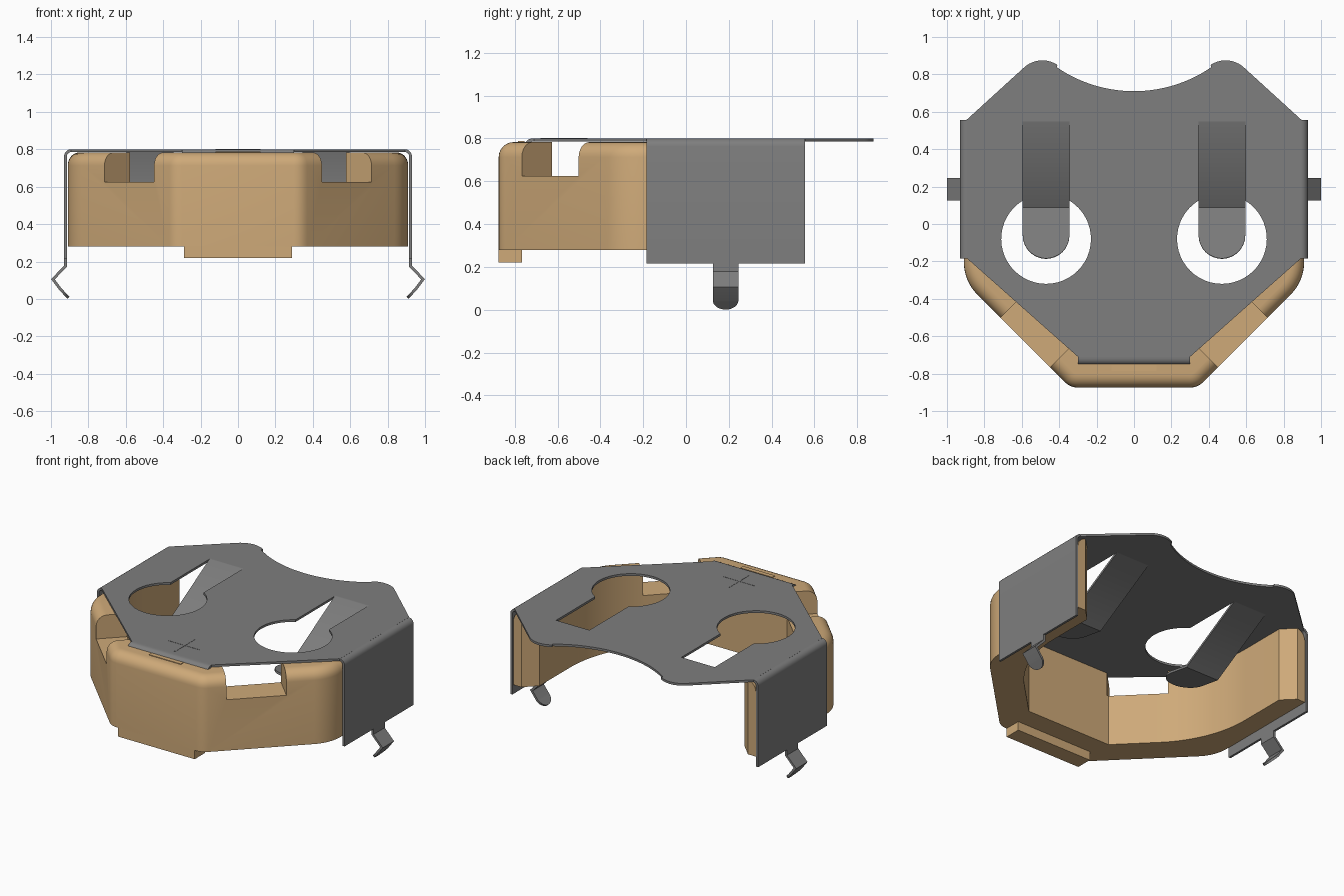
import bpy, bmesh, math
from mathutils import Vector

cube = bpy.data.objects.get("Cube")
if cube:
    bpy.data.objects.remove(cube, do_unlink=True)


def material(name, rgb, rough):
    m = bpy.data.materials.new(name)
    m.use_nodes = True
    m.diffuse_color = (*rgb, 1)
    b = m.node_tree.nodes["Principled BSDF"]
    b.inputs["Base Color"].default_value = (*rgb, 1)
    b.inputs["Roughness"].default_value = rough
    return m


METAL = material("grey metal", (0.21, 0.21, 0.21), 0.5)
TAN = material("tan plastic", (0.62, 0.40, 0.19), 0.6)
T = 0.015          # sheet thickness
TOP = 0.8 - T / 2  # mid-plane of the top sheet


def add(name, mesh, mat):
    ob = bpy.data.objects.new(name, mesh)
    bpy.context.collection.objects.link(ob)
    mesh.materials.clear()
    mesh.materials.append(mat)
    return ob


def smooth(ob, angle=30):
    bpy.ops.object.select_all(action='DESELECT')
    ob.select_set(True)
    bpy.context.view_layer.objects.active = ob
    bpy.ops.object.shade_smooth_by_angle(angle=math.radians(angle))


def finish(name, bm, mat):
    bmesh.ops.recalc_face_normals(bm, faces=bm.faces)
    mesh = bpy.data.meshes.new(name)
    bm.to_mesh(mesh)
    bm.free()
    return add(name, mesh, mat)


def arc(cx, cy, r, a0, a1, n):
    return [(cx + r * math.cos(math.radians(a0 + (a1 - a0) * i / n)),
             cy + r * math.sin(math.radians(a0 + (a1 - a0) * i / n))) for i in range(n + 1)]


def box(name, x, y, z, mat, rot=0.0):
    """Box from centre/size pairs, turned about its own vertical axis."""
    bm = bmesh.new()
    bmesh.ops.create_cube(bm, size=1)
    bmesh.ops.scale(bm, vec=(x[1], y[1], z[1]), verts=bm.verts)
    ob = finish(name, bm, mat)
    ob.location = (x[0], y[0], z[0])
    ob.rotation_euler.z = rot
    return ob


def ribbon(name, stations, place):
    """Bent sheet strip: stations are (u, z, half width), place maps (u, w, z) to xyz."""
    bm = bmesh.new()
    pts = [Vector(s[:2]) for s in stations]
    rings = []
    for i, (u, z, hw) in enumerate(stations):
        d0 = (pts[i] - pts[max(i - 1, 0)]).normalized()
        d1 = (pts[min(i + 1, len(pts) - 1)] - pts[i]).normalized()
        d = (d0 + d1).normalized()
        k = T / 2 / max(d.dot(d1 if d1.length else d0), 0.5)
        n = Vector((-d.y, d.x)) * k
        rings.append([bm.verts.new(place(u + s * n.x, w * hw, z + s * n.y))
                      for s, w in ((1, 1), (1, -1), (-1, -1), (-1, 1))])
    for a, b in zip(rings, rings[1:]):
        for j in range(4):
            bm.faces.new((a[j], a[(j + 1) % 4], b[(j + 1) % 4], b[j]))
    bm.faces.new(rings[0])
    bm.faces.new(rings[-1])
    ob = finish(name, bm, METAL)
    smooth(ob)
    return ob


def round_end(start, end, hw, n=8):
    """Stations of a half-round tip running from start to end."""
    out = []
    for i in range(n + 1):
        a = math.pi / 2 * i / n
        f = math.sin(a)
        out.append((start[0] + (end[0] - start[0]) * f,
                    start[1] + (end[1] - start[1]) * f, max(hw * math.cos(a), 0.004)))
    return out


# Plastic housing: U-shaped wall with an eight-sided front and a round cell pocket
outer = (arc(0.299, -0.775, 0.1, -90, -45, 4) + arc(0.66, -0.2015, 0.25, -45, 0, 8)
         + [(0.91, 0.55)])
inner = [(0.85, 0.55), (0.77, 0.47)] + arc(0, 0.145, 0.77, 0, -45, 12) + [(0.319, -0.625)]
half = outer + inner
ring = half + [(-x, y) for x, y in reversed(half)]
bm = bmesh.new()
low = [bm.verts.new((x, y, 0.28)) for x, y in ring]
high = [bm.verts.new((x, y, 0.783)) for x, y in ring]
bm.faces.new(low)
bm.faces.new(high)
for i in range(len(ring)):
    j = (i + 1) % len(ring)
    bm.faces.new((low[i], low[j], high[j], high[i]))
rim = set(high[:len(outer)] + high[-len(outer):])
bmesh.ops.recalc_face_normals(bm, faces=bm.faces)
edges = [e for e in bm.edges if all(v in rim for v in e.verts)]
bmesh.ops.bevel(bm, geom=edges, offset=0.07, segments=6, profile=0.5, affect='EDGES')
housing = finish("housing", bm, TAN)

# Windows cut through the diagonal walls
for s in (-1, 1):
    cutter = box("window_cutter", (s * 0.5825, 0.375), (-0.635, 0.8), (0.825, 0.4),
                 TAN, s * math.pi / 4)
    mod = housing.modifiers.new("window", 'BOOLEAN')
    mod.operation = 'DIFFERENCE'
    mod.object = cutter
    bpy.context.view_layer.objects.active = housing
    bpy.ops.object.modifier_apply(modifier=mod.name)
    bpy.data.objects.remove(cutter, do_unlink=True)
smooth(housing)

box("front_foot", (0, 0.575), (-0.82, 0.11), (0.255, 0.07), TAN)
box("lip_stop", (0, 0.24), (-0.77, 0.03), (0.783, 0.008), TAN)

# Top sheet: outline with two lobes, a scooped back and two keyholes
side = ([(0.30, -0.71), (0.895, -0.182), (0.895, 0.557)]
        + arc(0.49, 0.73, 0.145, 45, 124, 10)
        + arc(0, 1.44, 0.73, -55.5, -90, 14))
outline = side + [(-x, y) for x, y in reversed(side[:-1])]
keyhole = arc(0.47, -0.08, 0.24, 121.4, 418.6, 40) + [(0.595, 0.55), (0.345, 0.55)]
curve = bpy.data.curves.new("top_sheet_outline", 'CURVE')
curve.dimensions = '2D'
curve.fill_mode = 'BOTH'
curve.extrude = T / 2
for loop in (outline, keyhole, [(-x, y) for x, y in keyhole]):
    sp = curve.splines.new('POLY')
    sp.points.add(len(loop) - 1)
    for p, (x, y) in zip(sp.points, loop):
        p.co = (x, y, 0, 1)
    sp.use_cyclic_u = True
tmp = bpy.data.objects.new("outline_helper", curve)
bpy.context.collection.objects.link(tmp)
deps = bpy.context.evaluated_depsgraph_get()
sheet = bpy.data.meshes.new_from_object(tmp.evaluated_get(deps))
bpy.data.objects.remove(tmp, do_unlink=True)
bm = bmesh.new()
bm.from_mesh(sheet)
bpy.data.meshes.remove(sheet)
bmesh.ops.remove_doubles(bm, verts=bm.verts, dist=0.0001)
top = finish("top_sheet", bm, METAL)
top.location.z = TOP
smooth(top)

# Bent front lip
bend = [(u, z, 0.30) for u, z in arc(0.7175, TOP - 0.03, 0.03, 90, 0, 5)]
ribbon("front_lip", [(0.70, TOP, 0.30)] + bend + [(0.7475, 0.75, 0.30)],
       lambda u, w, z: (w, -u, z))

# Side flanges, solder lugs and spring tongues
for s, tag in ((1, "left"), (-1, "right")):
    bend = [(u, z, 0.37) for u, z in arc(0.8925, TOP - 0.03, 0.03, 90, 0, 5)]
    ribbon(tag + "_flange", [(0.885, TOP, 0.37)] + bend + [(0.9225, 0.215, 0.37)],
           lambda u, w, z: (s * u, 0.185 + w, z))
    ribbon(tag + "_lug",
           [(0.9225, 0.23, 0.06), (0.9225, 0.175, 0.06), (0.9895, 0.105, 0.06)]
           + round_end((0.948, 0.05), (0.906, 0.006), 0.06),
           lambda u, w, z: (s * u, 0.185 + w, z))
    ribbon(tag + "_spring_tongue",
           [(-0.555, TOP, 0.125), (-0.545, TOP, 0.125), (-0.09, 0.53, 0.125)]
           + round_end((0.06, 0.555), (0.185, 0.575), 0.125),
           lambda u, w, z: (s * 0.47 + w, -u, z))

# Thin crossed polarity mark on the top sheet
box("mark_across", (0, 0.24), (-0.57, 0.01), (0.8, 0.003), METAL)
box("mark_along", (0, 0.01), (-0.57, 0.22), (0.8, 0.003), METAL)
